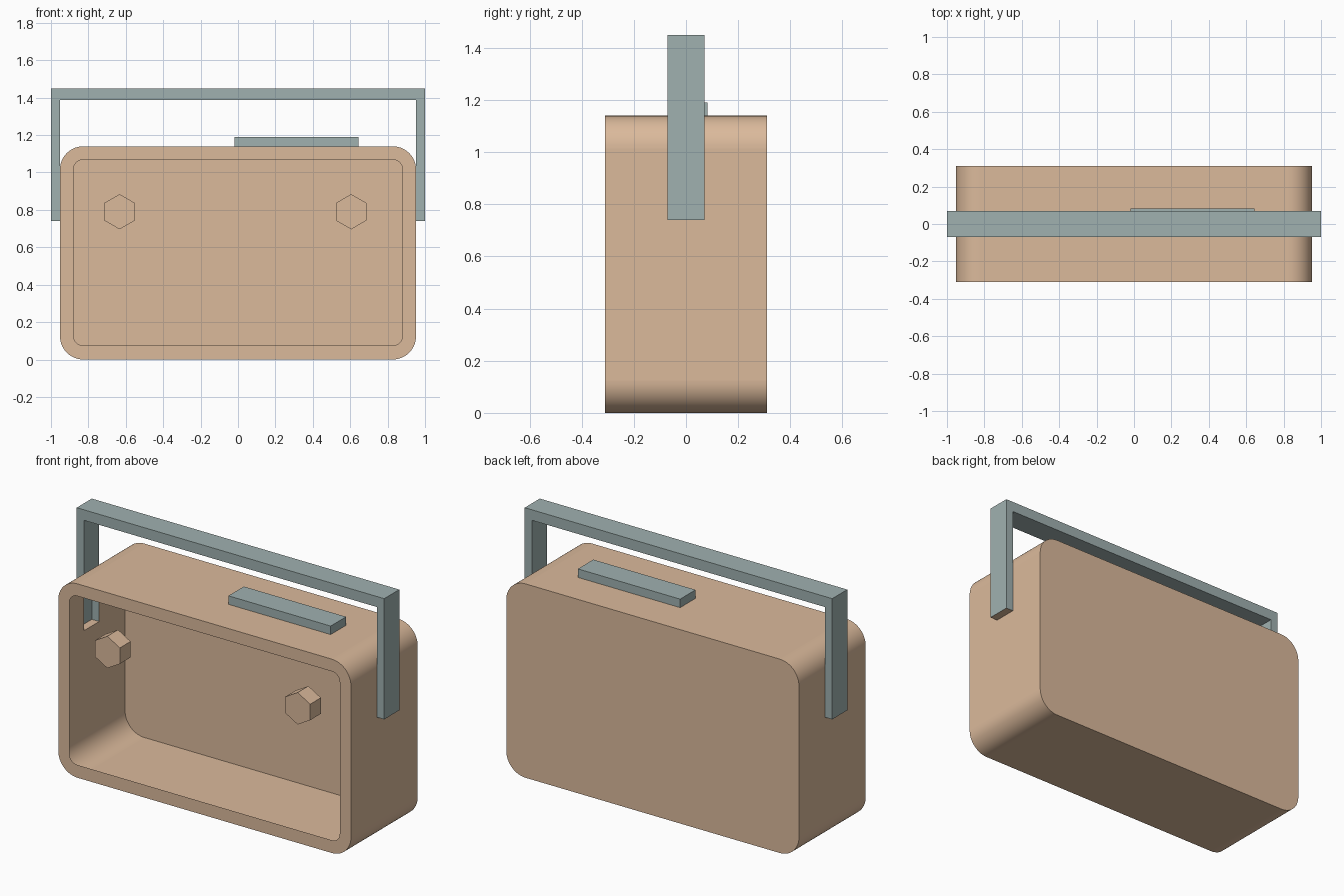
import bpy, bmesh
from math import sin, cos, pi
from mathutils import Vector

cube = bpy.data.objects.get("Cube")
if cube:
    bpy.data.objects.remove(cube, do_unlink=True)


def material(name, rgb):
    m = bpy.data.materials.new(name)
    m.use_nodes = True
    m.diffuse_color = (*rgb, 1)
    m.node_tree.nodes["Principled BSDF"].inputs["Base Color"].default_value = (*rgb, 1)
    return m


TAN = material("warm_tan", (0.71, 0.49, 0.33))
GREY = material("grey_teal", (0.35, 0.44, 0.435))


def finish(bm, name, *mats):
    mesh = bpy.data.meshes.new(name)
    bm.to_mesh(mesh)
    bm.free()
    for m in mats:
        mesh.materials.append(m)
    obj = bpy.data.objects.new(name, mesh)
    bpy.context.collection.objects.link(obj)
    return obj


def rounded_outline(w, z0, z1, r, seg=14):
    """Counter-clockwise rounded rectangle as (x, z) pairs."""
    pts = []
    corners = [(w - r, z1 - r), (r - w, z1 - r), (r - w, z0 + r), (w - r, z0 + r)]
    for k, (cx, cz) in enumerate(corners):
        for i in range(seg + 1):
            a = (k + i / seg) * pi / 2
            pts.append((cx + r * cos(a), cz + r * sin(a)))
    return pts


def prism(pts, y0, y1):
    """Closed prism from an (x, z) outline running along y."""
    bm = bmesh.new()
    front = [bm.verts.new((x, y0, z)) for x, z in pts]
    back = [bm.verts.new((x, y1, z)) for x, z in pts]
    bm.faces.new(front)
    bm.faces.new(back[::-1])
    for i in range(len(pts)):
        j = (i + 1) % len(pts)
        bm.faces.new((front[i], back[i], back[j], front[j]))
    bmesh.ops.recalc_face_normals(bm, faces=bm.faces)
    return bm


W, D, H, R = 0.952, 0.31, 1.14, 0.125
GRIP, LEG_LOW, LEG_JOIN = 0.07, 0.74, H - R

# Thin shell case: closed back, flat rim around the open front
bm = prism(rounded_outline(W, 0, H, R), -D, D)
bm.faces.ensure_lookup_table()
rim_outer = list(bm.faces[0].verts)
for f in bm.faces:
    n = f.normal
    f.smooth = min(abs(n.x), abs(n.z)) > 0.01
bm.faces.remove(bm.faces[0])
outline = rounded_outline(W - 0.073, 0.075, 1.068, 0.05)
rim_inner = [bm.verts.new((x, -D, z)) for x, z in outline]
# match the winding order of the outer loop
if (rim_outer[1].co - Vector((rim_inner[1].co))).length > 0.2:
    rim_outer.reverse()
start = min(range(len(rim_outer)), key=lambda i: (rim_outer[i].co - Vector((W, -D, H - R))).length)
rim_outer = rim_outer[start:] + rim_outer[:start]
for i in range(len(rim_outer)):
    j = (i + 1) % len(rim_outer)
    f = bm.faces.new((rim_outer[i], rim_outer[j], rim_inner[j], rim_inner[i]))
    f.normal_update()
    if f.normal.y > 0:
        f.normal_flip()

# Openings in the side walls where the hollow handle legs join
for co, no in (((0, GRIP, 0), (0, 1, 0)), ((0, -GRIP, 0), (0, 1, 0)), ((0, 0, LEG_LOW), (0, 0, 1))):
    sides = [f for f in bm.faces if abs(f.normal.x) > 0.999]
    geom = sides + list({e for f in sides for e in f.edges}) + list({v for f in sides for v in f.verts})
    bmesh.ops.bisect_plane(bm, geom=geom, plane_co=co, plane_no=no)
    bm.normal_update()
holes = []
for f in bm.faces:
    c = f.calc_center_median()
    if abs(f.normal.x) > 0.999 and abs(c.y) < GRIP and c.z > LEG_LOW:
        holes.append(f)
bmesh.ops.delete(bm, geom=holes, context='FACES')
finish(bm, "case", TAN)

# Carry handle: one U-shaped strap, open where the legs meet the case
half = [(1, 1.45), (1, LEG_LOW), (W, LEG_LOW), (W, LEG_JOIN), (W, 1.388)]
bm = prism(half + [(-x, z) for x, z in reversed(half)], -GRIP, GRIP)
joins = []
for f in bm.faces:
    c = f.calc_center_median()
    if abs(f.normal.x) > 0.9 and abs(c.x) < 0.98 and c.z < LEG_JOIN:
        joins.append(f)
    f.material_index = int(f.normal.z < -0.9 and c.z < LEG_JOIN)
bmesh.ops.delete(bm, geom=joins, context='FACES')
finish(bm, "handle", GREY, TAN)

# Flat button on the top
finish(prism([(-0.02, H), (0.645, H), (0.645, 1.19), (-0.02, 1.19)], -0.06, 0.083), "top_button", GREY)

# Six-sided knobs level with the rim
for name, x in (("right_knob", -0.633), ("left_knob", 0.605)):
    hexagon = [(x + 0.094 * sin(k * pi / 3), 0.79 + 0.094 * cos(k * pi / 3)) for k in range(6)]
    finish(prism(hexagon, -D, -0.21), name, TAN)
